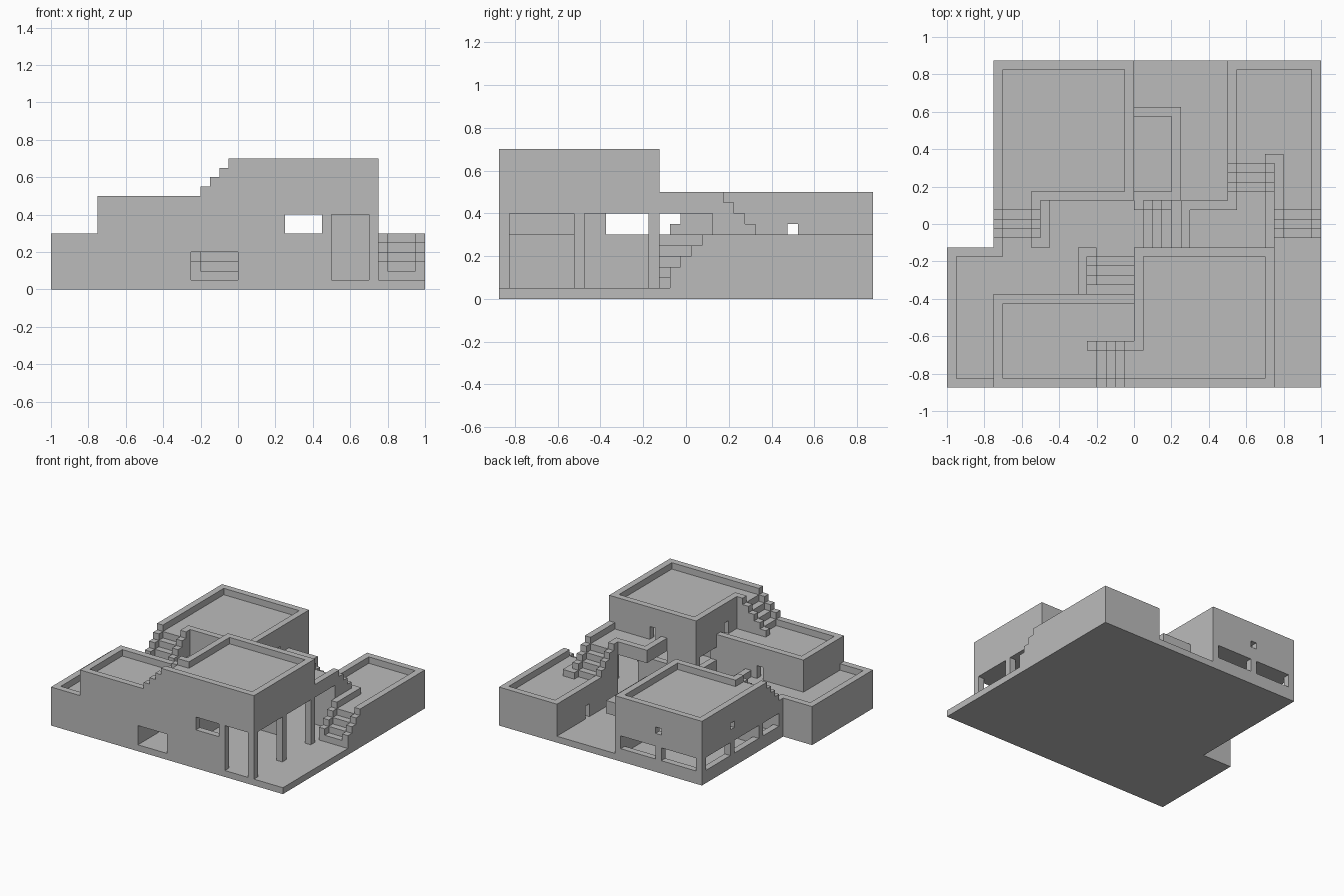
import bpy, bmesh

cube = bpy.data.objects.get("Cube")
if cube:
    bpy.data.objects.remove(cube, do_unlink=True)

plaster = bpy.data.materials.new("grey plaster")
plaster.use_nodes = True
GREY = (0.5, 0.5, 0.5, 1)
plaster.diffuse_color = GREY
plaster.node_tree.nodes["Principled BSDF"].inputs["Base Color"].default_value = GREY


def finish(name, bm):
    bmesh.ops.recalc_face_normals(bm, faces=bm.faces)
    mesh = bpy.data.meshes.new(name)
    bm.to_mesh(mesh)
    bm.free()
    mesh.materials.append(plaster)
    ob = bpy.data.objects.new(name, mesh)
    bpy.context.scene.collection.objects.link(ob)
    return ob


def boxes(name, *bounds):
    """One object from boxes given as (x0, x1, y0, y1, z0, z1)."""
    bm = bmesh.new()
    for x0, x1, y0, y1, z0, z1 in bounds:
        made = bmesh.ops.create_cube(bm, size=1)
        for v in made["verts"]:
            v.co = (x1 if v.co.x > 0 else x0, y1 if v.co.y > 0 else y0, z1 if v.co.z > 0 else z0)
    return finish(name, bm)


def carved(name, outer, *holes):
    """A box with box-shaped rooms, wells and openings cut out."""
    ob = boxes(name, outer)
    cutters = []
    for hole in holes:
        cutter = boxes("cutter", hole)
        cutter.hide_render = True
        mod = ob.modifiers.new("cut", "BOOLEAN")
        mod.operation, mod.solver, mod.object = "DIFFERENCE", "EXACT", cutter
        cutters.append(cutter)
    bpy.context.view_layer.update()
    mesh = bpy.data.meshes.new_from_object(ob.evaluated_get(bpy.context.evaluated_depsgraph_get()))
    ob.modifiers.clear()
    ob.data = mesh
    for cutter in cutters:
        bpy.data.objects.remove(cutter, do_unlink=True)
    return ob


def stair(name, axis, start, way, z0, lo, hi, wall_lo=True, wall_hi=True):
    """Four treads with stepped side walls; rises along axis in direction way."""
    def strip(bm, a, b, lift):
        pts = [(start, z0)]
        for i in range(4):
            z = z0 + 0.05 * (i + 1) + lift
            pts += [(start + way * 0.05 * i, z), (start + way * 0.05 * (i + 1), z)]
        pts.append((start + way * 0.2, z0))
        place = (lambda r, c, z: (r, c, z)) if axis == "x" else (lambda r, c, z: (c, r, z))
        face = bm.faces.new([bm.verts.new(place(r, a, z)) for r, z in pts])
        made = bmesh.ops.extrude_face_region(bm, geom=[face])["geom"]
        shift = place(0, b - a, 0)
        bmesh.ops.translate(bm, vec=shift, verts=[g for g in made if isinstance(g, bmesh.types.BMVert)])

    bm = bmesh.new()
    strip(bm, lo + 0.05 * wall_lo, hi - 0.05 * wall_hi, 0)
    if wall_lo:
        strip(bm, lo, lo + 0.05, 0.05)
    if wall_hi:
        strip(bm, hi - 0.05, hi, 0.05)
    return finish(name, bm)


# Ground slab
boxes("plinth", (-1, -0.75, -0.875, -0.125, 0, 0.05), (-0.75, 1, -0.875, 0.875, 0, 0.05))

# Tall front block: double-height open hall, upper room, roof terrace
carved("tall_block", (0, 0.75, -0.875, -0.125, 0.05, 0.7),
       (0.05, 0.7, -0.825, -0.175, 0.65, 0.8),
       (-0.1, 0.1, -0.825, -0.675, 0.65, 0.8),
       (0.05, 0.7, -0.825, -0.175, 0.45, 0.6),
       (0.05, 0.7, -0.825, -0.175, 0.0, 0.4),
       (0.6, 0.8, -0.825, -0.525, 0.0, 0.4),
       (0.6, 0.8, -0.475, -0.175, 0.0, 0.4),
       (0.5, 0.7, -1, 0, 0.0, 0.4),
       (0.25, 0.45, -1, 0, 0.3, 0.4),
       (-0.1, 0.1, -0.825, -0.525, 0.3, 0.4),
       (-0.1, 0.1, -0.375, -0.175, 0.3, 0.4),
       (-0.1, 0.1, -0.525, -0.475, 0.45, 0.55),
       (0.35, 0.4, -0.2, -0.1, 0.45, 0.55))

# Lower front block with a passage to the inner stair
carved("front_block", (-0.75, 0, -0.875, -0.375, 0.05, 0.5),
       (-0.7, 0.1, -0.825, -0.425, 0.45, 0.6),
       (-0.25, 0.1, -1, -0.3, 0.0, 0.2),
       (-0.7, 0.1, -0.825, -0.425, 0.25, 0.4),
       (-0.4, -0.35, -0.5, -0.3, 0.25, 0.35))

# Back block with two floors of rooms
carved("back_block", (-0.75, 0, 0.125, 0.875, 0.05, 0.5),
       (-0.7, -0.05, 0.175, 0.825, 0.45, 0.6),
       (-0.7, -0.55, 0.1, 0.2, 0.45, 0.6),
       (-0.7, -0.05, 0.175, 0.825, 0.0, 0.2),
       (-0.7, -0.05, 0.175, 0.825, 0.25, 0.4),
       (-0.8, -0.65, 0.175, 0.475, 0.1, 0.2),
       (-0.8, -0.65, 0.525, 0.825, 0.1, 0.2),
       (-0.7, -0.4, 0.8, 0.9, 0.1, 0.2),
       (-0.35, -0.05, 0.8, 0.9, 0.1, 0.2),
       (-0.8, -0.65, 0.475, 0.525, 0.3, 0.35),
       (-0.4, -0.35, 0.8, 0.9, 0.3, 0.35),
       (-0.1, 0.1, 0.475, 0.525, 0.25, 0.35),
       (-0.4, -0.35, 0.1, 0.2, 0.25, 0.35))

# Balcony over the courtyard
carved("balcony", (0, 0.25, 0.125, 0.625, 0.2, 0.3), (-0.1, 0.2, 0.175, 0.575, 0.25, 0.4))

# Back terrace block with a door to the courtyard
carved("back_terrace", (0.5, 1, 0.125, 0.875, 0.05, 0.3),
       (0.55, 0.95, 0.1, 0.825, 0.25, 0.4),
       (0.55, 0.95, 0.175, 0.825, 0.0, 0.2),
       (0.4, 0.6, 0.475, 0.525, 0.0, 0.15))
boxes("back_terrace_parapet", (0.75, 0.8, 0.125, 0.375, 0.25, 0.3), (0.7, 0.75, 0.325, 0.375, 0.25, 0.3))

# Raised landing bridging the courtyard
carved("landing", (0.25, 0.75, -0.125, 0.125, 0.4, 0.5),
       (0.3, 0.7, -0.2, 0.075, 0.45, 0.6),
       (0.55, 0.7, 0, 0.2, 0.45, 0.6))

# Side terrace, wrapping behind the lower front block
boxes("side_terrace",
      (-1, -0.75, -0.875, -0.125, 0.05, 0.25),
      (-0.75, -0.25, -0.375, -0.125, 0.05, 0.25),
      (-0.5, 0, -0.125, 0.125, 0.05, 0.25))
boxes("side_terrace_parapet",
      (-1, -0.95, -0.875, -0.125, 0.25, 0.3),
      (-0.95, -0.75, -0.875, -0.825, 0.25, 0.3),
      (-0.95, -0.7, -0.175, -0.125, 0.25, 0.3),
      (-0.75, -0.7, -0.125, -0.075, 0.25, 0.3),
      (-0.5, -0.45, -0.125, 0.125, 0.25, 0.3),
      (-0.55, -0.5, -0.125, -0.075, 0.25, 0.3),
      (-0.3, -0.25, -0.375, -0.125, 0.25, 0.3))
carved("side_stair_base", (-0.75, -0.5, -0.125, 0.125, 0.05, 0.25),
       (-0.7, -0.5, -0.075, 0.125, 0.0, 0.2),
       (-0.8, -0.65, -0.075, 0.125, 0.1, 0.2))

# Stairs
stair("entrance_stair", "y", -0.075, 1, 0.05, 0.75, 1)
stair("landing_stair", "y", 0.325, -1, 0.25, 0.5, 0.75)
stair("side_stair", "y", -0.075, 1, 0.25, -0.75, -0.5)
stair("roof_stair", "x", -0.2, 1, 0.45, -0.875, -0.625)
stair("inner_stair", "y", -0.325, 1, 0.05, -0.25, 0, wall_hi=False)
stair("courtyard_stair", "x", 0.2, -1, 0.05, -0.125, 0.125, wall_lo=False)
boxes("roof_stair_curb", (-0.25, -0.2, -0.675, -0.625, 0.45, 0.5))
